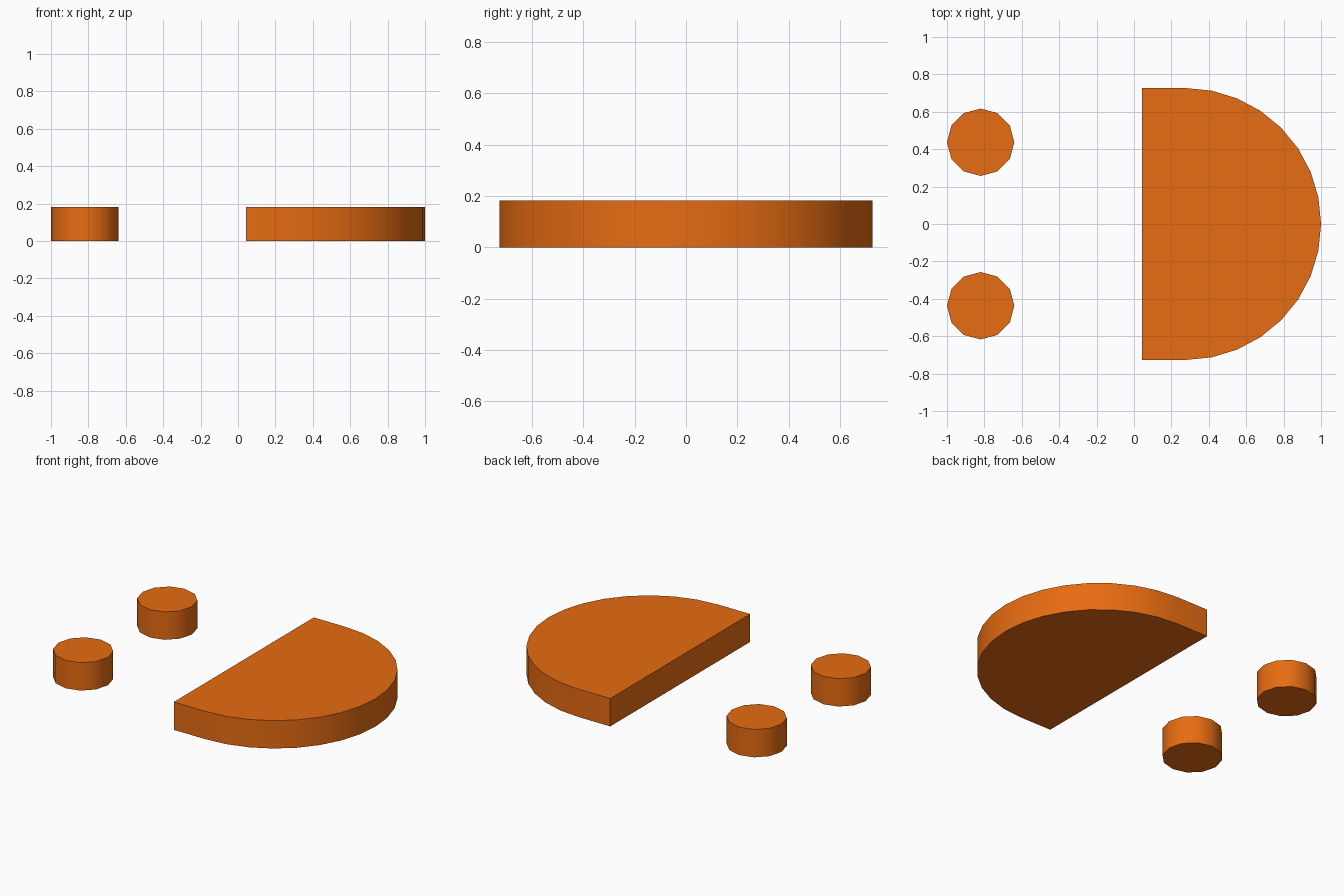
import bpy, bmesh
from math import sin, cos, pi, radians

if "Cube" in bpy.data.objects:
    bpy.data.objects.remove(bpy.data.objects["Cube"])

HEIGHT = 0.183

orange = bpy.data.materials.new("orange")
orange.diffuse_color = (0.8, 0.15, 0.006, 1)
orange.use_nodes = True
orange.node_tree.nodes["Principled BSDF"].inputs["Base Color"].default_value = orange.diffuse_color


def extrude_profile(name, points):
    """Closed prism from an outline, standing on z = 0."""
    bm = bmesh.new()
    face = bm.faces.new([bm.verts.new((x, y, 0)) for x, y in points])
    top = bmesh.ops.extrude_face_region(bm, geom=[face], use_keep_orig=True)
    verts = [v for v in top["geom"] if isinstance(v, bmesh.types.BMVert)]
    bmesh.ops.translate(bm, verts=verts, vec=(0, 0, HEIGHT))
    bmesh.ops.recalc_face_normals(bm, faces=bm.faces)
    mesh = bpy.data.meshes.new(name)
    bm.to_mesh(mesh)
    bm.free()
    mesh.materials.append(orange)
    obj = bpy.data.objects.new(name, mesh)
    bpy.context.collection.objects.link(obj)
    bpy.ops.object.select_all(action='DESELECT')
    obj.select_set(True)
    bpy.context.view_layer.objects.active = obj
    bpy.ops.object.shade_smooth_by_angle(angle=radians(40))
    return obj


def arc(cx, cy, r, start, end, steps):
    angles = [start + (end - start) * i / steps for i in range(steps + 1)]
    return [(cx + r * cos(a), cy + r * sin(a)) for a in angles]


# D-shaped slab: straight back edge and half-round front
R = 0.727
extrude_profile("half_round_slab",
                [(0.042, -R)] + arc(1 - R, 0, R, -pi / 2, pi / 2, 16) + [(0.042, R)])

# Pair of twelve-sided discs
for side, y in (("left", 0.437), ("right", -0.437)):
    extrude_profile(f"{side}_disc", arc(-0.82, y, 0.18, 0, 2 * pi, 12)[:-1])
